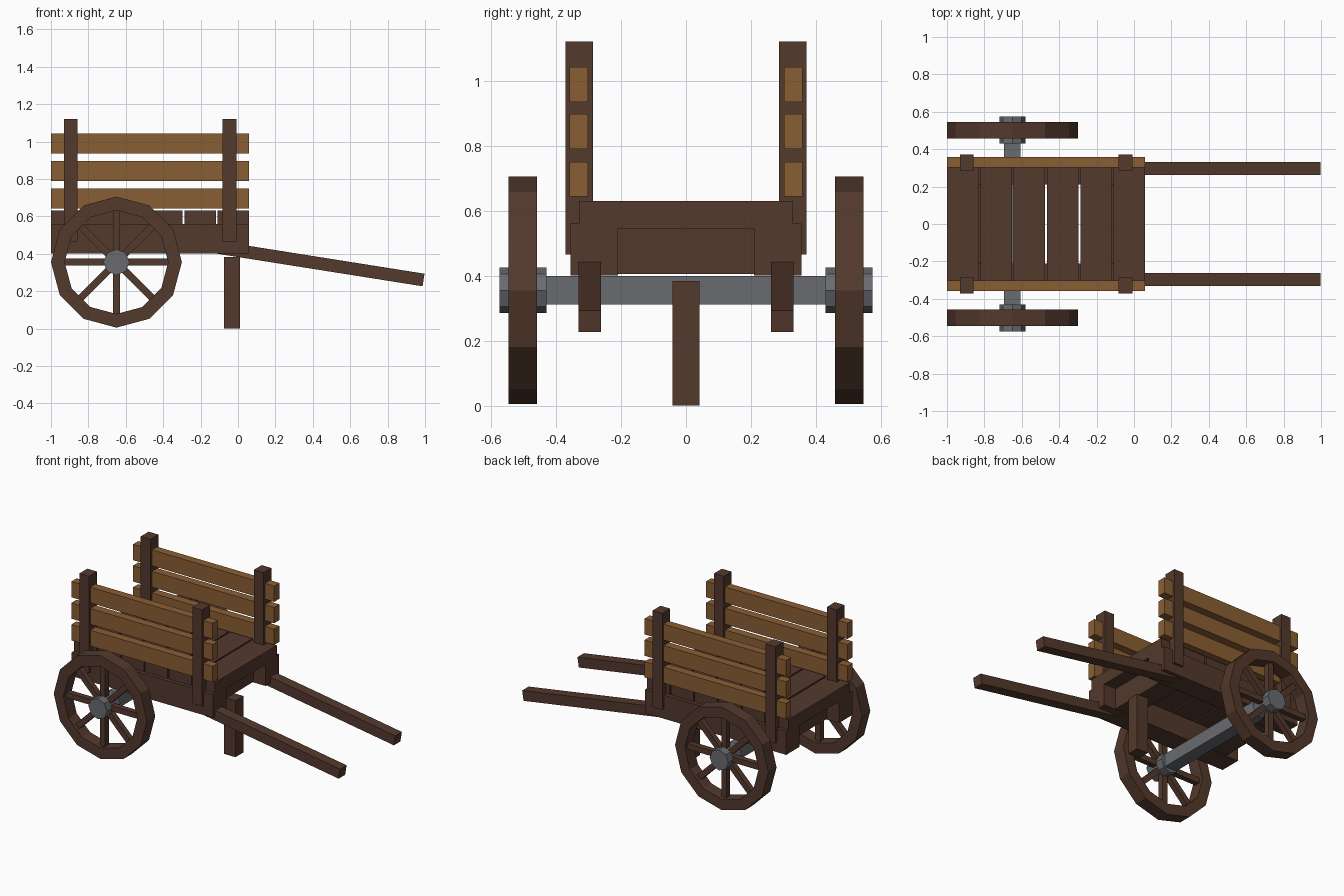
import bpy
import bmesh
from math import radians, cos, sin, tau
from mathutils import Matrix, Vector

cube = bpy.data.objects.get("Cube")
if cube:
    bpy.data.objects.remove(cube, do_unlink=True)


def material(name, rgb):
    mat = bpy.data.materials.new(name)
    mat.use_nodes = True
    color = (*rgb, 1.0)
    mat.diffuse_color = color
    mat.node_tree.nodes["Principled BSDF"].inputs["Base Color"].default_value = color
    return mat


DARK = material("dark brown wood", (0.087, 0.041, 0.026))
LIGHT = material("light brown wood", (0.254, 0.112, 0.034))
IRON = material("grey iron", (0.141, 0.147, 0.162))


def finish(name, bm, mat):
    bmesh.ops.recalc_face_normals(bm, faces=bm.faces)
    mesh = bpy.data.meshes.new(name)
    bm.to_mesh(mesh)
    bm.free()
    mesh.materials.append(mat)
    obj = bpy.data.objects.new(name, mesh)
    bpy.context.scene.collection.objects.link(obj)
    return obj


def add_box(bm, center, size, turn=0.0):
    """Box turned about the y axis."""
    matrix = (Matrix.Translation(center) @ Matrix.Rotation(turn, 4, 'Y')
              @ Matrix.Diagonal((*size, 1)))
    bmesh.ops.create_cube(bm, size=1, matrix=matrix)


def box(name, x, y, z, mat):
    """Box from its (low, high) extents."""
    low, high = (Vector(p) for p in zip(x, y, z))
    bm = bmesh.new()
    add_box(bm, (low + high) / 2, high - low)
    return finish(name, bm, mat)


def wheel_rim(name, center, outer, inner, width, sides):
    bm = bmesh.new()
    rings = []
    for i in range(sides):
        c, s = cos(tau * i / sides), sin(tau * i / sides)
        rings.append([bm.verts.new(center + Vector((r * c, y, r * s)))
                      for r, y in ((outer, -width / 2), (outer, width / 2),
                                   (inner, width / 2), (inner, -width / 2))])
    for i in range(sides):
        a, b = rings[i], rings[(i + 1) % sides]
        for k in range(4):
            n = (k + 1) % 4
            bm.faces.new((a[k], a[n], b[n], b[k]))
    return finish(name, bm, DARK)


BACK, FRONT = -1.0, 0.06
AXLE_X, AXLE_Z = -0.65, 0.355

# Floor planks
gap = 0.01
pitch = (FRONT - BACK + gap) / 6
for i in range(6):
    x = BACK + i * pitch
    box(f"floor_plank_{i + 1}", (x, x + pitch - gap), (-0.33, 0.33), (0.545, 0.63), DARK)

# Cross beams under the floor
box("front_cross_beam", (-0.17, -0.03), (-0.22, 0.22), (0.405, 0.545), DARK)
box("rear_cross_beam", (-0.91, -0.77), (-0.22, 0.22), (0.405, 0.545), DARK)

# Front prop and axle
box("prop_leg", (-0.075, 0.01), (-0.042, 0.042), (0, 0.383), DARK)
box("axle", (AXLE_X - 0.044, AXLE_X + 0.044), (-0.45, 0.45), (0.311, 0.399), IRON)

for side, s in (("left", 1), ("right", -1)):
    def span(a, b):
        return sorted((s * a, s * b))

    # Chassis beam
    box(f"{side}_beam", (BACK, FRONT), span(0.21, 0.355), (0.40, 0.56), DARK)

    # Side rails and posts
    for i, z in enumerate((0.643, 0.79, 0.935)):
        box(f"{side}_rail_{i + 1}", (BACK, FRONT), span(0.302, 0.358), (z, z + 0.107), LIGHT)
    for place, x in (("rear", -0.93), ("front", -0.082)):
        box(f"{side}_{place}_post", (x, x + 0.073), span(0.286, 0.371), (0.465, 1.12), DARK)

    # Sloping handle
    tip, start = Vector((0.992, s * 0.296, 0.26)), Vector((-0.3, s * 0.296, 0.464))
    bm = bmesh.new()
    add_box(bm, (tip + start) / 2, ((tip - start).length, 0.07, 0.068), radians(9))
    finish(f"{side}_handle", bm, DARK)

    # Wheel rim, spokes and hub
    center = Vector((AXLE_X, s * 0.502, AXLE_Z))
    wheel_rim(f"{side}_wheel_rim", center, 0.35, 0.277, 0.088, 12)
    bm = bmesh.new()
    for i in range(4):
        add_box(bm, center, (0.57, 0.038, 0.038), tau * i / 8)
    finish(f"{side}_wheel_spokes", bm, DARK)
    bm = bmesh.new()
    bmesh.ops.create_cone(bm, cap_ends=True, segments=8, radius1=0.07, radius2=0.07,
                          depth=0.145, matrix=Matrix.Translation(center)
                          @ Matrix.Rotation(radians(90), 4, 'X'))
    finish(f"{side}_wheel_hub", bm, IRON)
